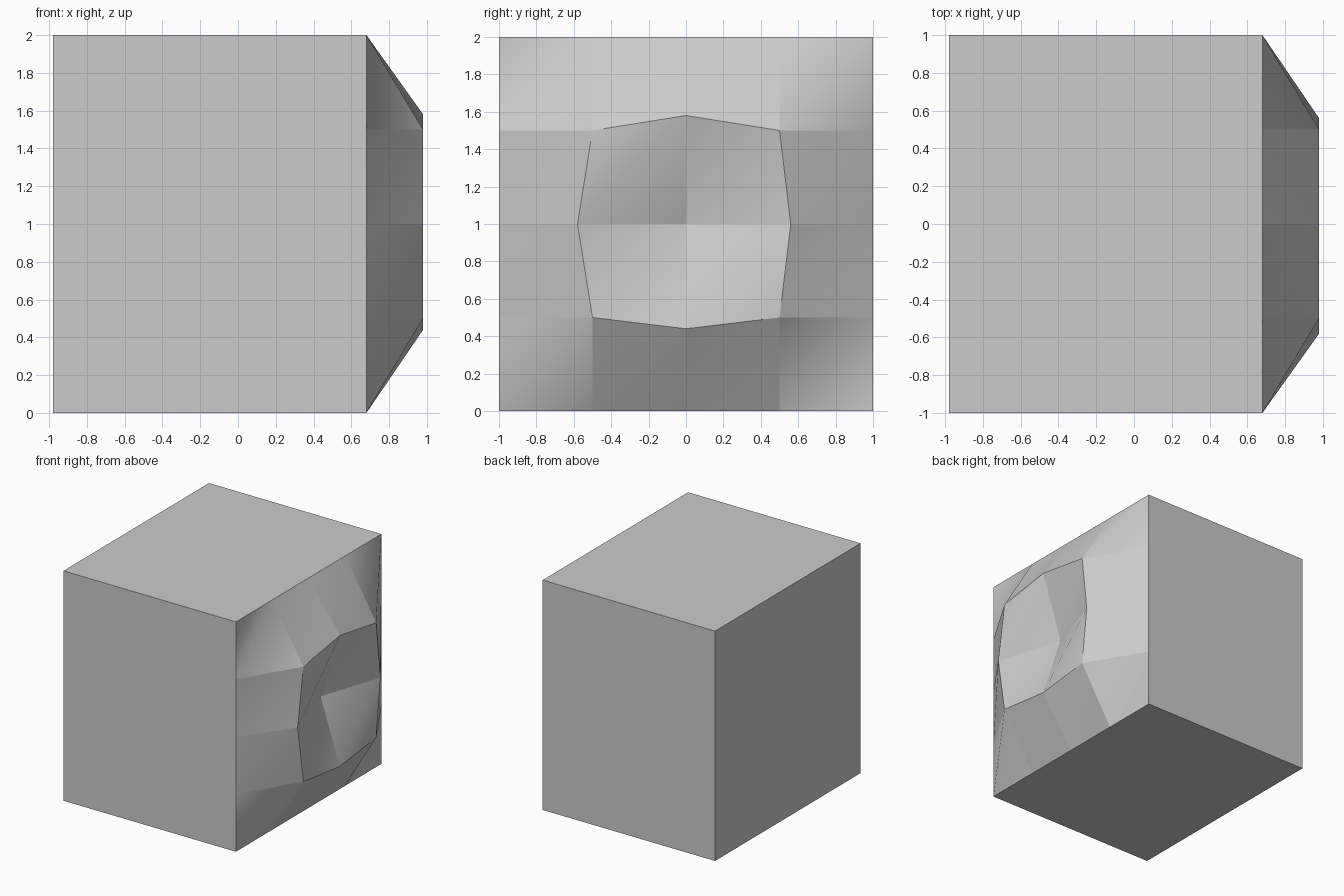
import bpy, bmesh

if "Cube" in bpy.data.objects:
    bpy.data.objects.remove(bpy.data.objects["Cube"])

BACK, WALL, RIM, PIT = -0.98, 0.68, 0.98, 0.795
STEPS = (-1.0, -0.5, 0.0, 0.5, 1.0)
# middle points of the crater rim bulge slightly outward
BULGE = {(1, 2): (-0.58, 0.0), (3, 2): (0.56, 0.0),
         (2, 1): (0.0, -0.56), (2, 3): (0.0, 0.58)}

bm = bmesh.new()


def grid_vert(i, j):
    """One point of the 5 x 5 grid on the right side (i along y, j along z)."""
    y, z = BULGE.get((i, j), (STEPS[i], STEPS[j]))
    if i in (0, 4) or j in (0, 4):
        x = WALL
    else:
        x = PIT if (i, j) == (2, 2) else RIM
    return bm.verts.new((x, y, z + 1.0))


# raised crater side, every cell split along the same diagonal
v = [[grid_vert(i, j) for j in range(5)] for i in range(5)]
diagonals = []
for i in range(4):
    for j in range(4):
        a, b, c, d = v[i][j], v[i + 1][j], v[i + 1][j + 1], v[i][j + 1]
        bm.faces.new((a, b, c))
        bm.faces.new((a, c, d))
        diagonals.append(bm.edges.get((a, c)))

# box body: pull the outline back and cap it
outline = [e for e in bm.edges if e.is_boundary]
ext = bmesh.ops.extrude_edge_only(bm, edges=outline)["geom"]
for p in ext:
    if isinstance(p, bmesh.types.BMVert):
        p.co.x = BACK
bmesh.ops.holes_fill(bm, edges=[e for e in bm.edges if e.is_boundary], sides=0)
bmesh.ops.recalc_face_normals(bm, faces=bm.faces[:])

# shading blends only inside each cell; cell borders stay crisp
for f in bm.faces:
    f.smooth = True
for e in bm.edges:
    e.smooth = e in diagonals

mesh = bpy.data.meshes.new("crater_block")
bm.to_mesh(mesh)
bm.free()
bpy.context.collection.objects.link(bpy.data.objects.new("crater_block", mesh))
